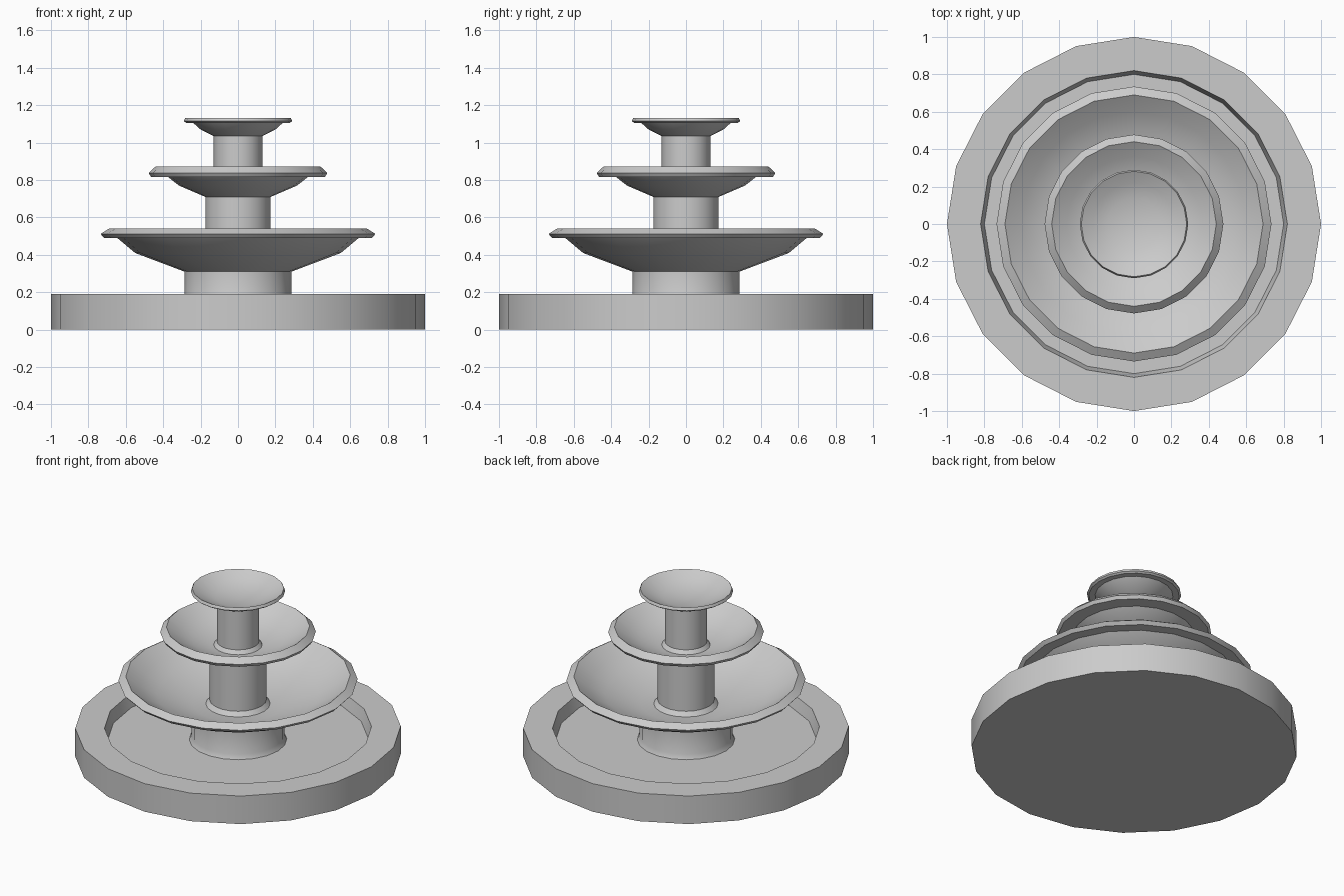
import bpy, bmesh, math

if "Cube" in bpy.data.objects:
    bpy.data.objects.remove(bpy.data.objects["Cube"])

SIDES = 20


def lathe(name, profile):
    """Revolve an (r, z) profile around z; radius 0 at the ends closes to a point."""
    bm = bmesh.new()
    rings = []
    for r, z in profile:
        if r == 0:
            rings.append([bm.verts.new((0, 0, z))] * SIDES)
        else:
            rings.append([bm.verts.new((r * math.cos(2 * math.pi * i / SIDES),
                                        r * math.sin(2 * math.pi * i / SIDES), z))
                          for i in range(SIDES)])
    for a, b in zip(rings, rings[1:]):
        for i in range(SIDES):
            j = (i + 1) % SIDES
            quad = list(dict.fromkeys((a[i], a[j], b[j], b[i])))
            bm.faces.new(quad)
    bmesh.ops.recalc_face_normals(bm, faces=bm.faces)
    mesh = bpy.data.meshes.new(name)
    bm.to_mesh(mesh)
    bm.free()
    ob = bpy.data.objects.new(name, mesh)
    bpy.context.collection.objects.link(ob)
    bpy.ops.object.select_all(action='DESELECT')
    ob.select_set(True)
    bpy.context.view_layer.objects.active = ob
    bpy.ops.object.shade_smooth_by_angle(angle=math.radians(35))
    return ob


# Ground basin with a wide flat rim and a sunken floor
lathe("ground_basin", [(0, 0), (1, 0), (1, 0.19), (0.82, 0.19), (0.80, 0.11), (0, 0.11)])

# Lower tier: pedestal and wide bowl
lathe("lower_tier", [
    (0, 0.10), (0.30, 0.11), (0.285, 0.14), (0.285, 0.31), (0.55, 0.41), (0.645, 0.49),
    (0.715, 0.49), (0.735, 0.512), (0.69, 0.54),
    (0.60, 0.475), (0.50, 0.42), (0.28, 0.355), (0, 0.345)])

# Middle tier: column and bowl
lathe("middle_tier", [
    (0, 0.34), (0.20, 0.35), (0.175, 0.38), (0.175, 0.71), (0.315, 0.77), (0.375, 0.817),
    (0.465, 0.817), (0.478, 0.838), (0.44, 0.873),
    (0.36, 0.82), (0.28, 0.782), (0.17, 0.752), (0, 0.745)])

# Upper tier: column and small dish
lathe("upper_tier", [
    (0, 0.74), (0.15, 0.75), (0.13, 0.775), (0.13, 1.035), (0.20, 1.07), (0.24, 1.106),
    (0.278, 1.106), (0.29, 1.115), (0.282, 1.133),
    (0.22, 1.10), (0.14, 1.072), (0, 1.06)])
